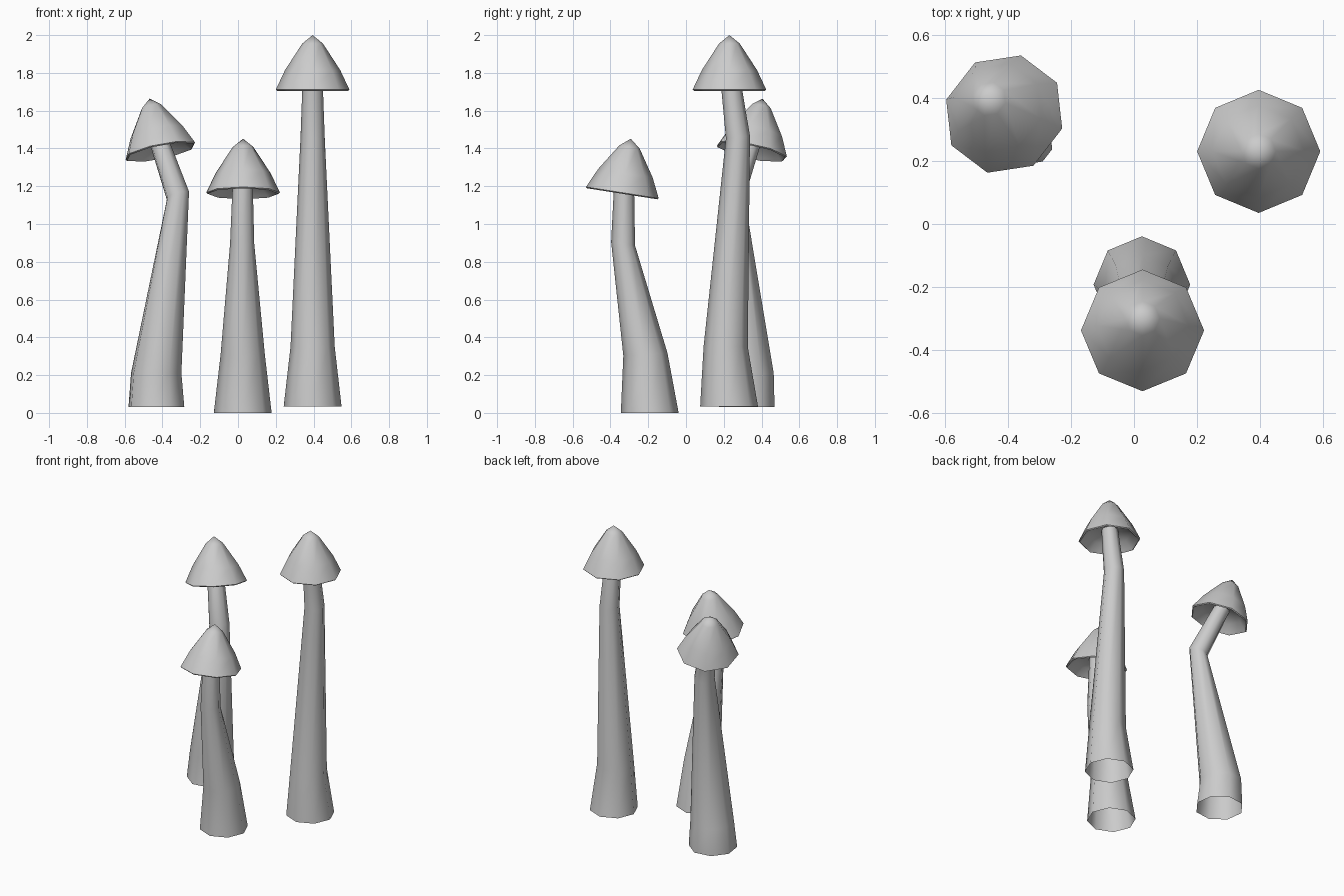
import bpy, bmesh, math
from mathutils import Vector

if "Cube" in bpy.data.objects:
    bpy.data.objects.remove(bpy.data.objects["Cube"])

SIDES = 8


def ring(bm, centre, normal, r, turn):
    """Octagonal ring of vertices, tilted to the given normal."""
    q = Vector((0, 0, 1)).rotation_difference(Vector(normal))
    verts = []
    for i in range(SIDES):
        a = math.radians(turn) + math.tau * i / SIDES
        p = Vector((r * math.cos(a), r * math.sin(a), 0))
        verts.append(bm.verts.new(Vector(centre) + q @ p))
    return verts


def bridge(bm, lo, hi):
    for i in range(SIDES):
        j = (i + 1) % SIDES
        bm.faces.new((lo[i], lo[j], hi[j], hi[i]))


def finish(bm, name, angle):
    me = bpy.data.meshes.new(name)
    bm.to_mesh(me)
    bm.free()
    ob = bpy.data.objects.new(name, me)
    bpy.context.collection.objects.link(ob)
    bpy.ops.object.select_all(action='DESELECT')
    ob.select_set(True)
    bpy.context.view_layer.objects.active = ob
    bpy.ops.object.shade_smooth_by_angle(angle=math.radians(angle))


def stem(name, path, turn):
    """Open tapered tube; path rows are centre, radius, tilt normal."""
    bm = bmesh.new()
    rings = [ring(bm, c, n, r, turn) for c, r, n in path]
    for lo, hi in zip(rings, rings[1:]):
        bridge(bm, lo, hi)
    finish(bm, name, 60)


# cap profile from the inside of the underside, round the rim, up to the tip
CAP = [(0.06, 0.075), (0.135, 0.05), (0.175, 0.012), (0.188, 0.0),
       (0.195, 0.006), (0.146, 0.11), (0.055, 0.25)]
TIP = 0.295


def cap(name, centre, normal, turn):
    bm = bmesh.new()
    c, n = Vector(centre), Vector(normal).normalized()
    rings = [ring(bm, c + n * h, n, r, turn) for r, h in CAP]
    for lo, hi in zip(rings, rings[1:]):
        bridge(bm, lo, hi)
    tip = bm.verts.new(c + n * TIP)
    top = rings[-1]
    for i in range(SIDES):
        bm.faces.new((top[i], top[(i + 1) % SIDES], tip))
    bm.faces.new(list(reversed(rings[0])))
    finish(bm, name, 55)


UP = (0, 0, 1)

# tall mushroom on the right
stem("tall_stem", [
    ((0.395, 0.228, 0.035), 0.153, UP),
    ((0.395, 0.210, 0.35), 0.117, UP),
    ((0.395, 0.275, 1.46), 0.064, (0, -0.1, 1)),
    ((0.395, 0.232, 1.79), 0.052, UP)], 0)
cap("tall_cap", (0.395, 0.23, 1.705), UP, 0)

# short mushroom at the front
stem("short_stem", [
    ((0.025, -0.192, 0.0), 0.153, UP),
    ((0.025, -0.215, 0.31), 0.117, (0, -0.06, 1)),
    ((0.022, -0.333, 0.895), 0.064, (0, 0.15, 1)),
    ((0.025, -0.327, 1.25), 0.052, (0, 0.15, 1))], 0)
cap("short_cap", (0.027, -0.338, 1.16), (0, 0.155, 0.988), 0)

# leaning mushroom at the back left
TILT = (-0.196, 0.196, 0.96)
stem("leaning_stem", [
    ((-0.432, 0.321, 0.03), 0.153, UP),
    ((-0.433, 0.331, 0.21), 0.138, UP),
    ((-0.318, 0.250, 1.15), 0.064, (-0.3, 0.3, 1)),
    ((-0.425, 0.355, 1.46), 0.052, TILT)], -15)
cap("leaning_cap", (-0.41, 0.347, 1.38), TILT, -15)
